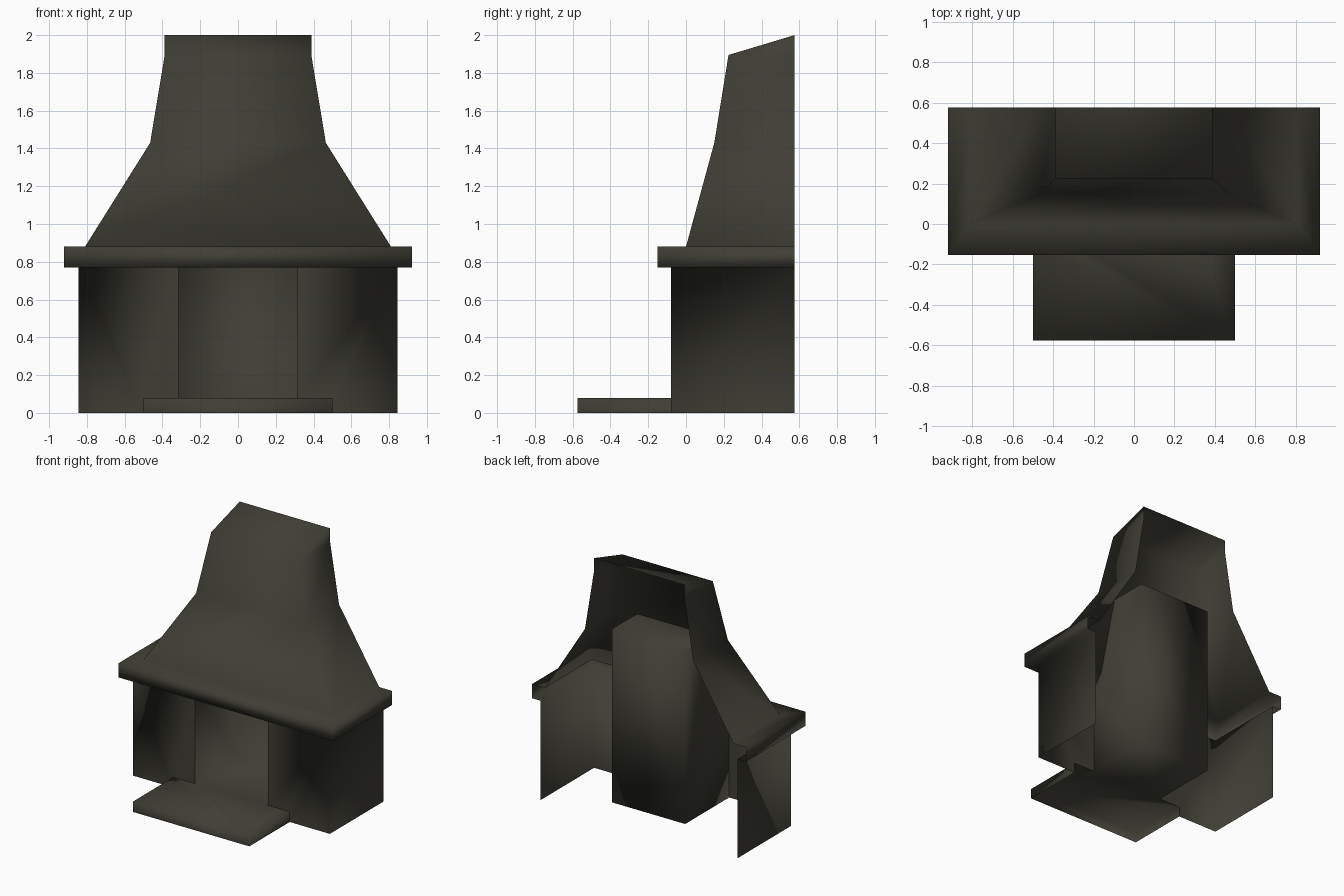
import bpy, bmesh
from mathutils import Vector

if "Cube" in bpy.data.objects:
    bpy.data.objects.remove(bpy.data.objects["Cube"])

stone = bpy.data.materials.new("dark_stone")
stone.diffuse_color = (0.05, 0.048, 0.036, 1)
stone.use_nodes = True
stone.node_tree.nodes["Principled BSDF"].inputs["Base Color"].default_value = stone.diffuse_color
BACK = 0.575


def face(bm, pts, facing):
    """Add a polygon, flipped if needed so that it looks along 'facing'."""
    f = bm.faces.new([bm.verts.new(p) for p in pts])
    f.normal_update()
    if f.normal.dot(Vector(facing)) < 0:
        f.normal_flip()


def finish(bm, name):
    bmesh.ops.remove_doubles(bm, verts=bm.verts, dist=0.0005)
    me = bpy.data.meshes.new(name)
    bm.to_mesh(me)
    bm.free()
    me.materials.append(stone)
    for p in me.polygons:
        p.use_smooth = True
    ob = bpy.data.objects.new(name, me)
    bpy.context.collection.objects.link(ob)


# Surround: walls, mantel shelf and hood as one open-backed shell
# each level: half width, front y, z
levels = [(0.845, -0.08, 0), (0.845, -0.08, 0.77), (0.92, -0.152, 0.77),
          (0.92, -0.152, 0.88), (0.81, 0.0, 0.88), (0.465, 0.15, 1.43),
          (0.388, 0.225, 1.895)]
bm = bmesh.new()
for i, ((w0, y0, z0), (w1, y1, z1)) in enumerate(zip(levels, levels[1:])):
    up = -1 if i == 1 else 1          # shelf underside faces down
    for s in (-1, 1):
        face(bm, [(s*w0, y0, z0), (s*w0, BACK, z0), (s*w1, BACK, z1), (s*w1, y1, z1)],
             (s, 0, 0.5*up))
    if i > 0:
        face(bm, [(-w0, y0, z0), (w0, y0, z0), (w1, y1, z1), (-w1, y1, z1)],
             (0, -1, 0.5*up))

# Front piers, notched over the hearth
for s in (-1, 1):
    face(bm, [(s*x, -0.08, z) for x, z in
              [(0.845, 0), (0.5, 0), (0.5, 0.08), (0.315, 0.08), (0.315, 0.77), (0.845, 0.77)]],
         (0, -1, 0))

# Sloping hood top with its side triangles
w, y, z = levels[-1]
face(bm, [(-w, y, z), (w, y, z), (w, BACK, 2), (-w, BACK, 2)], (0, 0, 1))
for s in (-1, 1):
    face(bm, [(s*w, y, z), (s*w, BACK, z), (s*w, BACK, 2)], (s, 0, 0))
finish(bm, "surround_and_hood")

# Firebox and hearth, open underneath
bm = bmesh.new()
W, FY, BY, FZ, TZ = 0.315, -0.08, 0.46, 0.08, 1.425
HW, HY = 0.5, -0.575
face(bm, [(-W, BY, FZ), (W, BY, FZ), (W, BY, TZ), (-W, BY, TZ)], (0, -1, 0))
face(bm, [(-W, 0.15, TZ), (W, 0.15, TZ), (W, BY, TZ), (-W, BY, TZ)], (0, 0, -1))
face(bm, [(-W, FY, FZ), (W, FY, FZ), (W, BY, FZ), (-W, BY, FZ)], (0, 0, 1))
for s in (-1, 1):
    # cheek follows the inside of the hood
    face(bm, [(s*W, yy, zz) for yy, zz in
              [(FY, FZ), (BY, FZ), (BY, TZ), (0.152, TZ), (0.002, 0.88), (FY, 0.77)]], (-s, 0, 0))
    face(bm, [(s*HW, HY, 0), (s*HW, FY, 0), (s*HW, FY, FZ), (s*HW, HY, FZ)], (s, 0, 0))
face(bm, [(-HW, HY, FZ), (HW, HY, FZ), (HW, FY, FZ), (W, FY, FZ), (-W, FY, FZ), (-HW, FY, FZ)], (0, 0, 1))
face(bm, [(-HW, HY, 0), (HW, HY, 0), (HW, HY, FZ), (-HW, HY, FZ)], (0, -1, 0))
finish(bm, "firebox_and_hearth")
